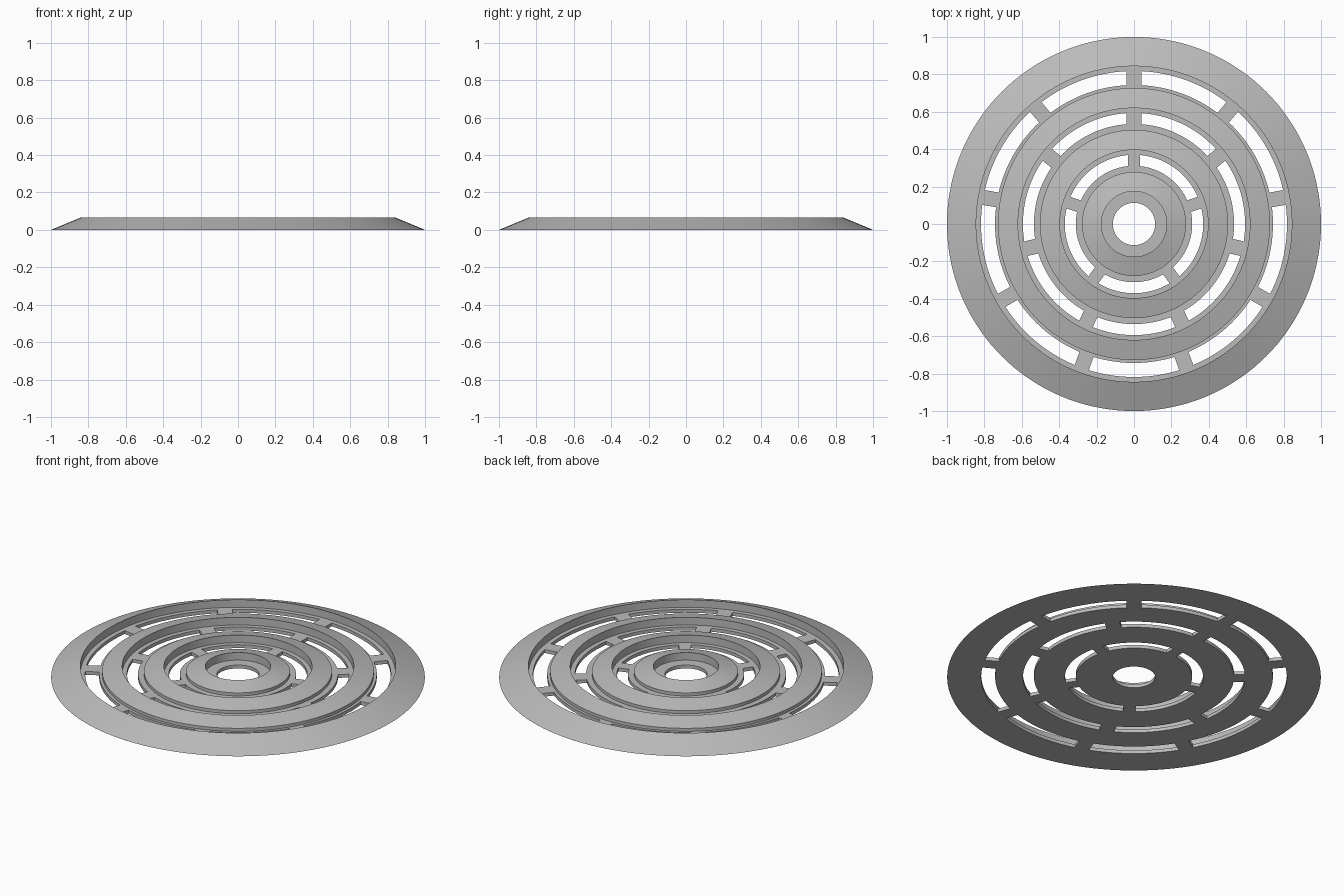
import bpy, bmesh, math
from mathutils import Matrix, Vector

cube = bpy.data.objects.get("Cube")
if cube:
    bpy.data.objects.remove(cube, do_unlink=True)

SEGMENTS = 144
TOP, LIP, FLOOR = 0.065, 0.038, 0.02

steel = bpy.data.materials.new("grey metal")
steel.use_nodes = True
grey = (0.5, 0.5, 0.5, 1)
steel.diffuse_color = grey
steel.node_tree.nodes["Principled BSDF"].inputs["Base Color"].default_value = grey


def make_object(name, bm):
    bmesh.ops.recalc_face_normals(bm, faces=bm.faces)
    mesh = bpy.data.meshes.new(name)
    bm.to_mesh(mesh)
    bm.free()
    mesh.materials.append(steel)
    obj = bpy.data.objects.new(name, mesh)
    bpy.context.collection.objects.link(obj)
    return obj


def lathe(name, profile):
    """Revolve a closed (radius, height) outline about z."""
    bm = bmesh.new()
    verts = [bm.verts.new((0, r, z)) for r, z in profile]
    edges = [bm.edges.new((a, b)) for a, b in zip(verts, verts[1:] + verts[:1])]
    bmesh.ops.spin(bm, geom=verts + edges, cent=(0, 0, 0), axis=(0, 0, 1),
                   angle=math.tau, steps=SEGMENTS, use_merge=True)
    bmesh.ops.remove_doubles(bm, verts=bm.verts, dist=0.0001)
    return make_object(name, bm)


def add_slots(bm, count, inner, outer, bar):
    """Ring of curved cutters separated by straight-sided bars."""
    pitch = math.tau / count
    steps = round(SEGMENTS / count)
    for i in range(count):
        start = math.pi / 2 + i * pitch
        outline = []
        for r, way in ((inner, 1), (outer, -1)):
            gap = math.asin(bar / 2 / r)
            arc = [start + gap + (pitch - 2 * gap) * k / steps for k in range(steps + 1)]
            outline += [Vector((r * math.cos(a), r * math.sin(a), -0.1)) for a in arc[::way]]
        n = steps + 1
        low = [bm.verts.new(p) for p in outline]
        high = [bm.verts.new(p + Vector((0, 0, 0.3))) for p in outline]
        # Quad strips on both caps, then the side walls
        for ring in (low, high):
            for k in range(steps):
                bm.faces.new((ring[k], ring[k + 1], ring[2 * n - 2 - k], ring[2 * n - 1 - k]))
        for k in range(2 * n):
            j = (k + 1) % (2 * n)
            bm.faces.new((low[k], low[j], high[j], high[k]))


# Sloped rim, stepped concentric ridges and central hole
profile = [(0.113, 0), (1, 0), (0.844, TOP), (0.844, FLOOR)]
for ridge_outer, ridge_inner in ((0.727, 0.62), (0.503, 0.396), (0.278, 0.175)):
    profile += [(ridge_outer, FLOOR), (ridge_outer, LIP),
                (ridge_inner, TOP), (ridge_inner, FLOOR)]
profile.append((0.113, FLOOR))
grate = lathe("drain_grate", profile)

# Drain slots cut through the grooves
cut = bmesh.new()
for count, inner, outer, bar in ((9, 0.743, 0.818, 0.08),
                                 (7, 0.535, 0.594, 0.08),
                                 (5, 0.311, 0.37, 0.065)):
    add_slots(cut, count, inner, outer, bar)
cutter = make_object("slot_cutter", cut)
cutter.hide_render = True

boolean = grate.modifiers.new("slots", "BOOLEAN")
boolean.operation = "DIFFERENCE"
boolean.solver = "EXACT"
boolean.object = cutter
bpy.ops.object.select_all(action="DESELECT")
grate.select_set(True)
bpy.context.view_layer.objects.active = grate
bpy.ops.object.modifier_apply(modifier=boolean.name)
bpy.data.objects.remove(cutter, do_unlink=True)
bpy.ops.object.shade_smooth_by_angle(angle=math.radians(20))
